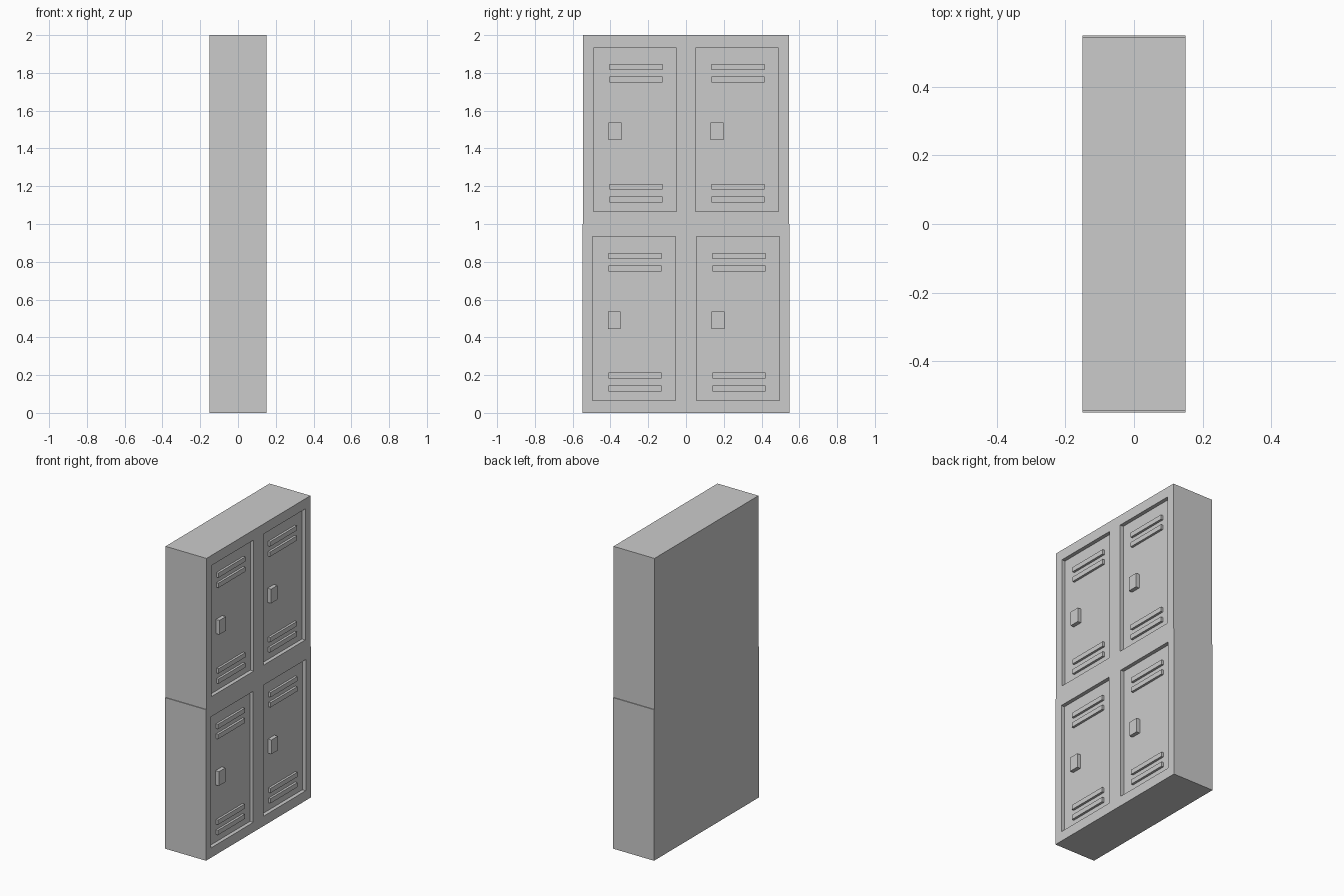
import bpy, bmesh
from mathutils import Vector, Matrix

if "Cube" in bpy.data.objects:
    bpy.data.objects.remove(bpy.data.objects["Cube"])

FRONT, DEPTH = 0.15, 0.025          # front plane (+x) and door recess depth
DOOR_W, DOOR_Z0, DOOR_Z1 = 0.44, 0.065, 0.933


def finish(bm, name):
    bmesh.ops.recalc_face_normals(bm, faces=bm.faces)
    mesh = bpy.data.meshes.new(name)
    bm.to_mesh(mesh)
    bm.free()
    obj = bpy.data.objects.new(name, mesh)
    bpy.context.collection.objects.link(obj)
    return obj


def add_box(bm, lo, hi):
    lo, hi = Vector(lo), Vector(hi)
    m = Matrix.Translation((lo + hi) / 2) @ Matrix.Diagonal((*(hi - lo), 1))
    bmesh.ops.create_cube(bm, size=1, matrix=m)


def box(name, lo, hi):
    bm = bmesh.new()
    add_box(bm, lo, hi)
    return finish(bm, name)


def carcass(name, half_w, z0, doors):
    """Solid cabinet row with one door panel pushed in per locker."""
    bm = bmesh.new()
    add_box(bm, (-FRONT, -half_w, z0), (FRONT, half_w, z0 + 1))
    cuts = [((0, y, 0), (0, 1, 0)) for d in doors for y in (d, d + DOOR_W)]
    cuts += [((0, 0, z0 + z), (0, 0, 1)) for z in (DOOR_Z0, DOOR_Z1)]
    for co, no in cuts:
        bmesh.ops.bisect_plane(bm, geom=bm.verts[:] + bm.edges[:] + bm.faces[:],
                               plane_co=co, plane_no=no)
    panels = []
    for f in bm.faces:
        c = f.calc_center_median()
        if (c.x > FRONT - 1e-4 and DOOR_Z0 < c.z - z0 < DOOR_Z1
                and any(d < c.y < d + DOOR_W for d in doors)):
            panels.append(f)
    new = bmesh.ops.extrude_discrete_faces(bm, faces=panels)["faces"]
    bmesh.ops.translate(bm, verts=list({v for f in new for v in f.verts}),
                        vec=(-DEPTH, 0, 0))
    return finish(bm, name)


# two rows of two lockers, the upper row slightly narrower
for row, half_w, z0, edge in (("lower", 0.549, 0.0, 0.055),
                              ("upper", 0.544, 1.0, 0.05)):
    doors = (-edge - DOOR_W, edge)
    carcass(f"{row}_cabinet", half_w, z0, doors)
    for side, y in zip(("left", "right"), doors):
        panel_x = FRONT - DEPTH
        # handle block
        box(f"{row}_{side}_handle", (panel_x - 0.01, y + 0.081, z0 + 0.444),
            (FRONT, y + 0.148, z0 + 0.538))
        # vent slats, top pair and bottom pair
        for i, z in enumerate((0.114, 0.182, 0.749, 0.816)):
            box(f"{row}_{side}_vent_{i + 1}", (panel_x - 0.01, y + 0.086, z0 + z),
                (panel_x + 0.015, y + 0.366, z0 + z + 0.031))
